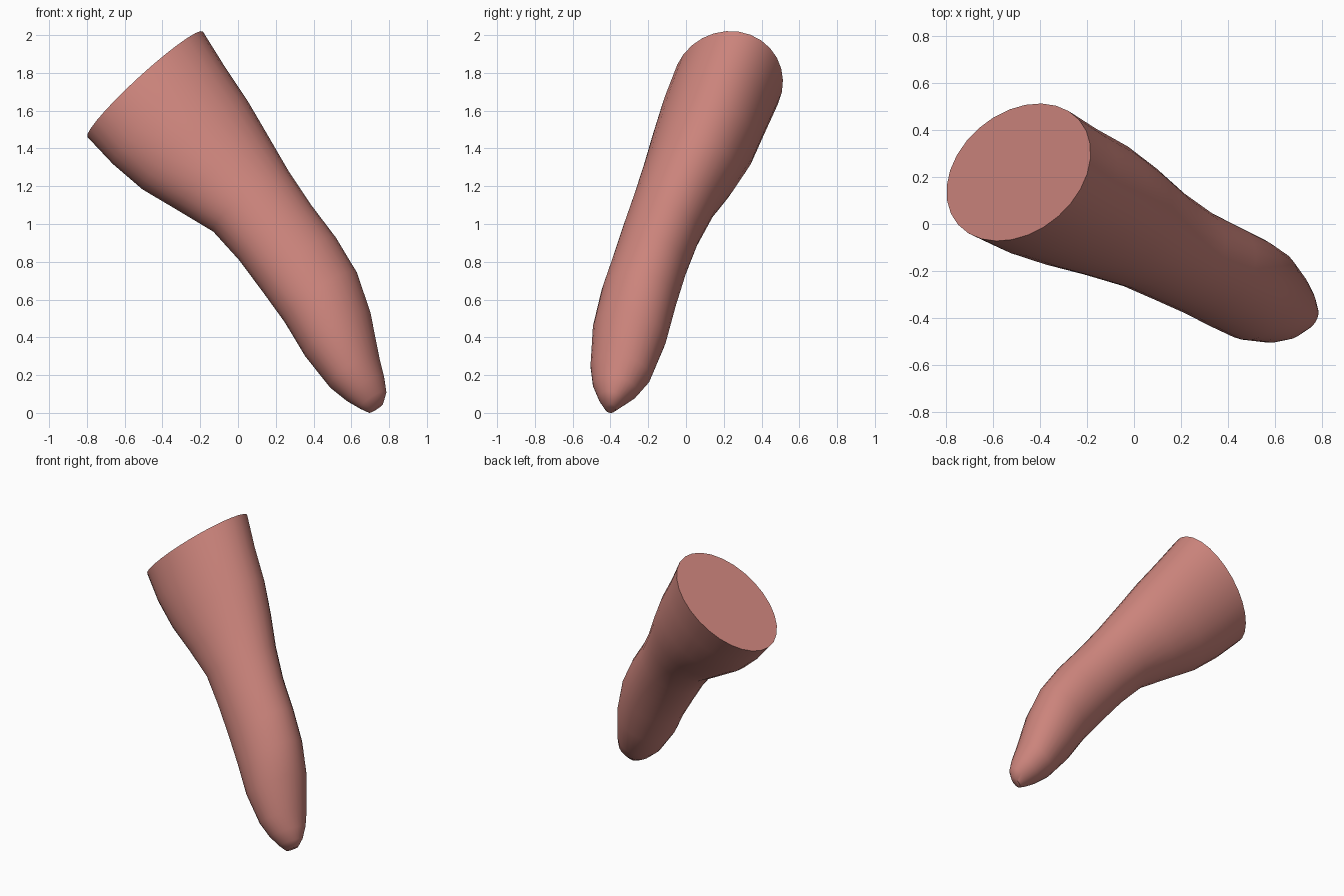
import bpy, bmesh, math
from mathutils import Vector

cube = bpy.data.objects.get("Cube")
if cube:
    bpy.data.objects.remove(cube, do_unlink=True)

# Straight reference axis from the cut end to the tip, with a frame across it
START, END = Vector((-0.49, 0.23, 1.73)), Vector((0.70, -0.37, 0.0))
AXIS = END - START
along = AXIS.normalized()
side = Vector((-along.z, 0, along.x)).normalized()
back = side.cross(along).normalized()
if back.y < 0:
    back.negate()

SIDES = 28
SHEAR = 0.04

# Sections: position on axis, side shift, side radius, back shift, back radius
SECTIONS = [
    (0.00, 0.00, 0.41, -0.01, 0.29),
    (0.10, 0.01, 0.39, -0.02, 0.285),
    (0.20, 0.035, 0.362, -0.02, 0.275),
    (0.30, 0.073, 0.308, -0.03, 0.25),
    (0.40, 0.11, 0.255, -0.05, 0.22),
    (0.50, 0.122, 0.24, -0.063, 0.205),
    (0.60, 0.131, 0.241, -0.064, 0.20),
    (0.70, 0.127, 0.232, -0.062, 0.203),
    (0.80, 0.09, 0.208, -0.052, 0.20),
    (0.90, 0.051, 0.154, -0.038, 0.165),
    (0.95, 0.047, 0.118, -0.036, 0.123),
    (0.985, 0.047, 0.083, -0.035, 0.07),
    (1.005, 0.035, 0.045, -0.03, 0.03),
]


def ring(bm, k, side_shift, side_r, back_shift, back_r):
    """Add one oval section; the cut end leans a little off square."""
    verts = []
    for i in range(SIDES):
        a = math.tau * i / SIDES
        c, s = math.cos(a), math.sin(a)
        lean = -(0.07 * c + 0.03 * s) * (1 - k) ** 2
        shear = SHEAR * c * side_r / SECTIONS[0][2]
        verts.append(bm.verts.new(
            START + AXIS * k + along * lean
            + side * (side_shift + side_r * c)
            + back * (back_shift + back_r * s + shear)))
    return verts


# Tapered fleshy body, lofted through the sections and capped at both ends
bm = bmesh.new()
rings = [ring(bm, *section) for section in SECTIONS]
for lower, upper in zip(rings, rings[1:]):
    for i in range(SIDES):
        j = (i + 1) % SIDES
        bm.faces.new((lower[i], lower[j], upper[j], upper[i]))
bm.faces.new(rings[0])
bm.faces.new(rings[-1])
bmesh.ops.recalc_face_normals(bm, faces=bm.faces)

# Rest the tip on the ground
drop = min(v.co.z for v in bm.verts)
bmesh.ops.translate(bm, verts=bm.verts, vec=(0, 0, -drop))

mesh = bpy.data.meshes.new("tapered_body")
bm.to_mesh(mesh)
bm.free()
body = bpy.data.objects.new("tapered_body", mesh)
bpy.context.collection.objects.link(body)

# Salmon skin
skin = bpy.data.materials.new("salmon_skin")
skin.use_nodes = True
colour = (0.60, 0.23, 0.20, 1)
skin.diffuse_color = colour
skin.node_tree.nodes["Principled BSDF"].inputs["Base Color"].default_value = colour
mesh.materials.append(skin)

bpy.ops.object.select_all(action="DESELECT")
body.select_set(True)
bpy.context.view_layer.objects.active = body
bpy.ops.object.shade_smooth_by_angle(angle=math.radians(50))
